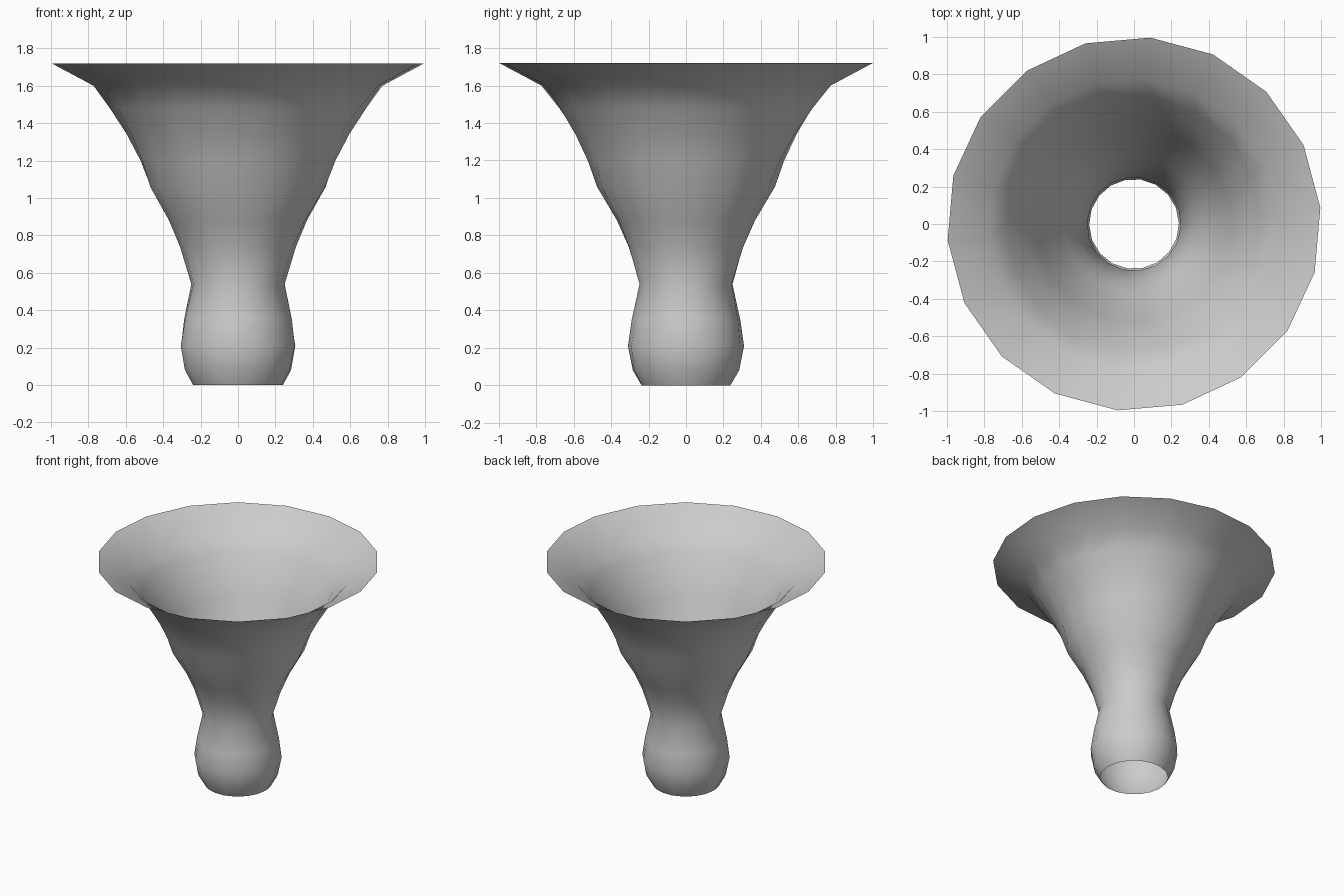
import bpy, bmesh
from math import cos, sin, radians

cube = bpy.data.objects.get("Cube")
if cube:
    bpy.data.objects.remove(cube, do_unlink=True)

SIDES = 18
RIM_ANGLE = 5      # heading of the first rim corner
TWIST = 24         # degrees each ring turns below the flare
# (radius, height) from the rim down to the foot
PROFILE = [(1.0, 1.72), (0.775, 1.6), (0.685, 1.48), (0.595, 1.34), (0.525, 1.2),
           (0.475, 1.06), (0.37, 0.88), (0.31, 0.74), (0.25, 0.54),
           (0.29, 0.35), (0.31, 0.21), (0.285, 0.08), (0.24, 0.0)]

grey = bpy.data.materials.new("plain grey")
grey.use_nodes = True
colour = (0.6, 0.6, 0.6, 1)
grey.diffuse_color = colour
grey.node_tree.nodes["Principled BSDF"].inputs["Base Color"].default_value = colour

# Twisted open trumpet: rings joined by spiralling triangles
bm = bmesh.new()
rings = []
for i, (r, z) in enumerate(PROFILE):
    turn = RIM_ANGLE - TWIST * max(0, i - 1)
    angles = [radians(turn + 360 * k / SIDES) for k in range(SIDES)]
    rings.append([bm.verts.new((r * cos(a), r * sin(a), z)) for a in angles])
for upper, lower in zip(rings, rings[1:]):
    for k in range(SIDES):
        n = (k + 1) % SIDES
        bm.faces.new((upper[k], lower[k], lower[n]))
        bm.faces.new((upper[k], lower[n], upper[n]))

mesh = bpy.data.meshes.new("trumpet_vase")
bm.to_mesh(mesh)
bm.free()
mesh.materials.append(grey)
vase = bpy.data.objects.new("trumpet_vase", mesh)
bpy.context.collection.objects.link(vase)
for poly in mesh.polygons:
    poly.use_smooth = True
